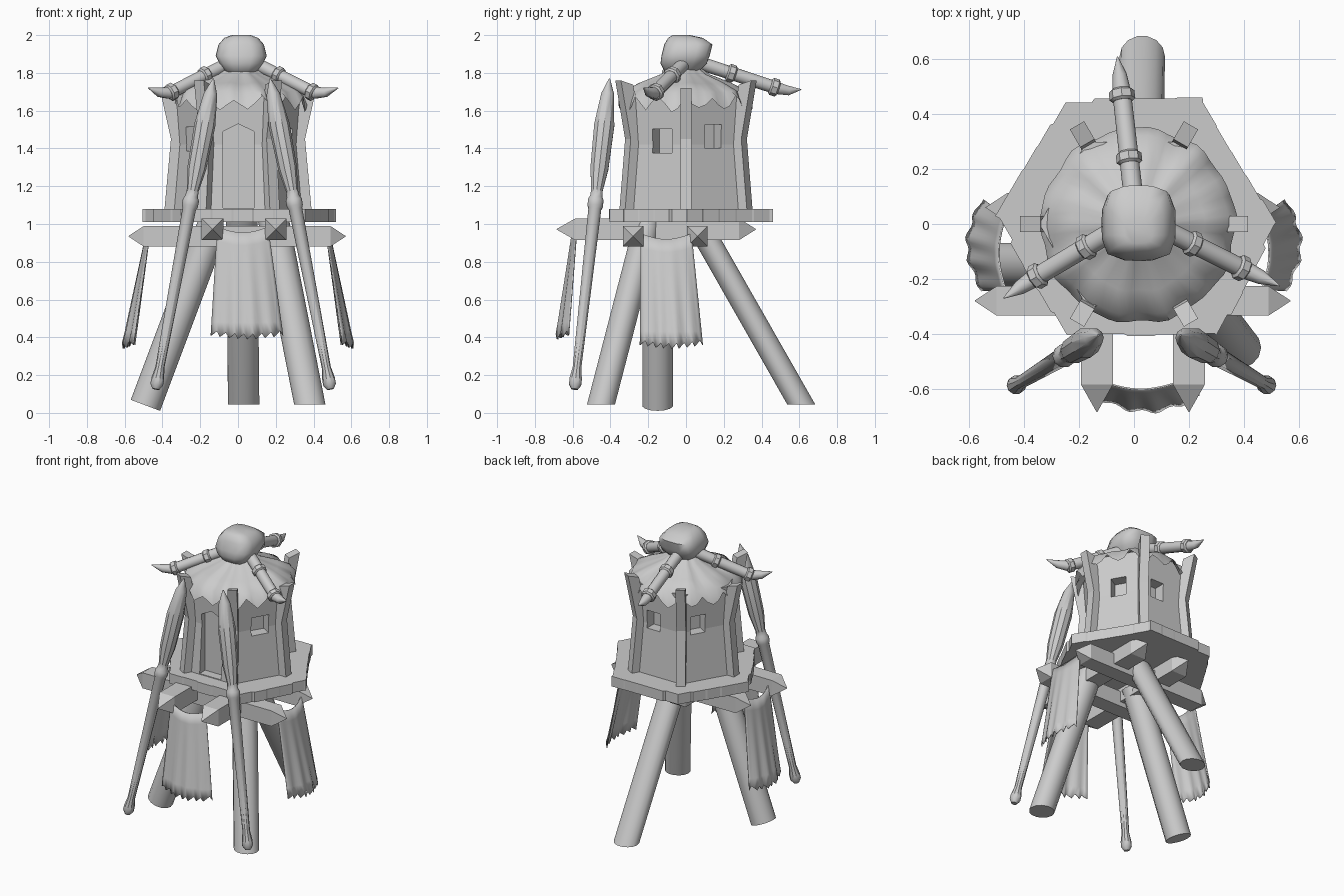
import bpy, bmesh, random
from math import sin, cos, pi, radians
from mathutils import Vector

random.seed(4)
if "Cube" in bpy.data.objects:
    bpy.data.objects.remove(bpy.data.objects["Cube"])

grey = bpy.data.materials.new("plain_grey")
grey.use_nodes = True
GREY = (0.6, 0.6, 0.6, 1)
grey.diffuse_color = GREY
grey.node_tree.nodes["Principled BSDF"].inputs["Base Color"].default_value = GREY


def loft(name, rings, cap=True, smooth=None, closed=True):
    """Skin a list of point rings into one object."""
    bm = bmesh.new()
    rows = [[bm.verts.new(p) for p in ring] for ring in rings]
    n = len(rows[0])
    for a, b in zip(rows, rows[1:]):
        for i in range(n if closed else n - 1):
            j = (i + 1) % n
            bm.faces.new((a[i], a[j], b[j], b[i]))
    if cap:
        bm.faces.new(rows[0][::-1])
        bm.faces.new(rows[-1])
    bmesh.ops.recalc_face_normals(bm, faces=bm.faces)
    mesh = bpy.data.meshes.new(name)
    bm.to_mesh(mesh)
    bm.free()
    mesh.materials.append(grey)
    ob = bpy.data.objects.new(name, mesh)
    bpy.context.collection.objects.link(ob)
    bpy.ops.object.select_all(action='DESELECT')
    ob.select_set(True)
    bpy.context.view_layer.objects.active = ob
    if smooth:
        bpy.ops.object.shade_smooth_by_angle(angle=radians(smooth))
    return ob


def tube(name, pts, radii, sides=12, smooth=40, turn=0.0):
    """Round or square bar through points, rings square to the path."""
    pts = [Vector(p) for p in pts]
    d = (pts[-1] - pts[0]).normalized()
    up = Vector((0, 0, 1)) if abs(d.z) < 0.9 else Vector((0, 1, 0))
    u = d.cross(up).normalized()
    w = d.cross(u)
    angs = [turn + 2 * pi * i / sides for i in range(sides)]
    return loft(name, [[p + (u * cos(a) + w * sin(a)) * r for a in angs]
                       for p, r in zip(pts, radii)], smooth=smooth)


def along(a, b, steps):
    a, b = Vector(a), Vector(b)
    return [a.lerp(b, t) for t in steps]


def polar(az, r, t, z):
    """Point at distance r in direction az, shifted sideways by t."""
    return (r * cos(az) - t * sin(az), r * sin(az) + t * cos(az), z)


# Plank floor with uneven edges
corners = [(-0.25, -0.41), (0.3, -0.41), (0.52, 0), (0.255, 0.45), (-0.25, 0.45), (-0.5, 0.02)]
outline = []
for i, c in enumerate(corners):
    a, b = Vector(c), Vector(corners[(i + 1) % 6])
    out = Vector((b.y - a.y, a.x - b.x)).normalized()
    for k in range(5):
        off = out * random.uniform(-0.012, 0.012)
        outline += [a.lerp(b, k / 5 + 0.01) + off, a.lerp(b, k / 5 + 0.19) + off]
loft("plank_floor", [[(p.x, p.y, z) for p in outline] for z in (1.01, 1.08)])

# Six-sided tower walls
hexa = [radians(60 * i) for i in range(6)]
walls = loft("tower_walls", [[polar(a, r, 0, z) for a in hexa]
                             for z, r in ((1.07, 0.355), (1.42, 0.325), (1.69, 0.345))])


def cut(cutter):
    """Carve an opening out of the walls, then drop the cutter."""
    cutter.hide_render = True
    bpy.context.view_layer.objects.active = walls
    mod = walls.modifiers.new("opening", 'BOOLEAN')
    mod.operation, mod.solver, mod.object = 'DIFFERENCE', 'EXACT', cutter
    bpy.ops.object.modifier_apply(modifier=mod.name)
    bpy.data.objects.remove(cutter)


# Window recesses: direction, sideways shift, half width, height
for az, t, w, z in ((-30, 0.02, 0.06, 1.44), (30, 0, 0.05, 1.465), (90, -0.05, 0.05, 1.45),
                    (150, -0.05, 0.05, 1.46), (210, 0, 0.055, 1.45)):
    a = radians(az)
    cut(loft("window_cutter", [[polar(a, r, t + s * w, z + h * 0.063)
                                for s, h in ((-1, -1), (1, -1), (1, 1), (-1, 1))]
                               for r in (0.21, 0.5)]))

# Pointed doorway
door = ((-0.08, 1.085), (0.085, 1.085), (0.085, 1.49), (0, 1.53), (-0.08, 1.49))
cut(loft("door_cutter", [[(x, y, z) for x, z in door] for y in (-0.245, -0.5)]))

# Bent corner posts
for i, a in enumerate(hexa):
    top = 1.71 + (0.05 if i in (1, 2, 4, 5) else 0.01)
    loft(f"corner_post_{i}", [[polar(a, r + dr, t, z + dr * 0.3) for dr, t in
                               ((0, -0.03), (0, 0.03), (-0.075, 0.03), (-0.075, -0.03))]
                              for z, r in ((1.07, 0.39), (1.45, 0.355), (top, 0.415))])

# Hide roof with folds and a ragged hem
N = 60
roof = []
for z, r in ((1.85, 0.05), (1.79, 0.13), (1.745, 0.24), (1.70, 0.325), (1.63, 0.355)):
    ring = []
    for i in range(N):
        a = 2 * pi * i / N
        fold = r * (0.015 * sin(9 * a) + 0.012 * sin(14 * a + 1))
        drop = 0
        if z < 1.65:
            drop = (0.035, 0.005, -0.025, -0.005)[i % 4] + random.uniform(-0.01, 0.01)
        ring.append((0.015 + (r + fold) * cos(a), (r + fold) * sin(a) - 0.005, z + drop + fold))
    roof.append(ring)
loft("hide_roof", roof, cap=False, smooth=50)

# Rounded skull: height, half width, front, back
skull = []
for z, hx, yf, yb in ((1.785, 0.05, -0.08, 0.02), (1.81, 0.085, -0.115, 0.07),
                      (1.85, 0.115, -0.135, 0.11), (1.89, 0.135, -0.13, 0.125),
                      (1.95, 0.12, -0.115, 0.14), (1.985, 0.09, -0.095, 0.09),
                      (2.0, 0.05, -0.07, 0.02)):
    ring = []
    for i in range(16):
        c, s = cos(2 * pi * i / 16), sin(2 * pi * i / 16)
        k = (c ** 4 + s ** 4) ** -0.25
        ring.append((0.017 + hx * c * k, (yf + yb) / 2 + (yb - yf) / 2 * s * k, z))
    skull.append(ring)
loft("skull", skull, smooth=60)

# Tusk poles with bands and upturned tips
for side, a, b, tip in (("back", (0, 0.08, 1.85), (-0.045, 0.48, 1.72), (-0.06, 0.61, 1.712)),
                        ("right", (-0.05, -0.01, 1.85), (-0.36, -0.195, 1.695), (-0.475, -0.27, 1.72)),
                        ("left", (0.09, -0.01, 1.85), (0.4, -0.165, 1.695), (0.53, -0.225, 1.72))):
    tube(f"{side}_roof_pole", along(a, b, (0, 1)), (0.036, 0.034))
    mid = Vector(b).lerp(Vector(tip), 0.5) - Vector((0, 0, 0.01))
    tube(f"{side}_tusk_tip", (b, mid, tip), (0.034, 0.026, 0.002), 10)
    for k, t in enumerate((0.4, 0.97)):
        tube(f"{side}_pole_band_{k}", along(a, b, (t - 0.055, t - 0.035, t + 0.035, t + 0.055)),
             (0.037, 0.047, 0.047, 0.037), 8, 30)

# Two leaning spears
for side, foot, head in (("right", (-0.435, -0.59, 0.125), (-0.13, -0.405, 1.77)),
                         ("left", (0.49, -0.59, 0.125), (0.17, -0.405, 1.77))):
    tube(f"{side}_spear", along(foot, head, (0, 0.015, 0.035, 0.07, 0.58, 0.59, 0.61, 0.62, 0.64,
                                             0.71, 0.85, 0.95, 1)),
         (0.018, 0.034, 0.034, 0.024, 0.036, 0.043, 0.043, 0.034, 0.032, 0.05, 0.056, 0.036, 0.003),
         10, 35)

# Log legs: two cut level with the ground, one cut square
for name, foot, top in (("back_leg", (0.03, 0.61, 0.045), (0.02, 0.06, 1.01)),
                        ("front_left_leg", (0.38, -0.45, 0.045), (0.19, -0.2, 1.01))):
    loft(name, [[(p[0] + 0.083 * cos(a), p[1] + 0.076 * sin(a), p[2])
                 for a in (2 * pi * i / 14 for i in range(14))] for p in (foot, top)], smooth=40)
tube("front_right_leg", ((-0.49, -0.15, 0.04), (-0.13, -0.15, 1.0)), (0.083, 0.083), 14)

# Square beams sharpened at both ends
R = 0.076
for i, y in enumerate((-0.28, 0.06)):
    e = 0.04 * i
    tube(f"cross_beam_{i}", [(x, y, 0.935) for x in (-0.58 + e, -0.5 + e, 0.49 - e, 0.57 - e)],
         (0.002, R, R, 0.002), 4, None, pi / 4)
for i, x in enumerate((-0.135, 0.2)):
    tube(f"long_beam_{i}", [(x, y, 0.972) for y in (-0.685, -0.585, 0.28, 0.37)],
         (0.002, R + 0.006, R + 0.006, 0.002), 4, None, pi / 4)


# Hanging cloths with folds and torn hems
def cloth(name, top, bottom, out, zs, place):
    cols, rows = 24, 8
    grid = []
    for j in range(rows + 1):
        v = j / rows
        line = []
        for i in range(cols + 1):
            u = i / cols
            l = top[0] + (bottom[0] - top[0]) * v
            r = top[1] + (bottom[1] - top[1]) * v
            bulge = sin(pi * u) * (0.025 + 0.03 * v)
            o = out[0] + (out[1] - out[0]) * v + bulge + 0.007 * v * sin(u * 24)
            z = zs[0] + (zs[1] - zs[0]) * v - 0.03 * (1 - v) * sin(pi * u)
            if j == rows:
                z += 0.014 * (i % 3) - 0.02 * sin(pi * u)
            line.append(place(l + (r - l) * u, o, z))
        grid.append(line)
    ob = loft(name, grid, cap=False, smooth=50, closed=False)
    ob.modifiers.new("thickness", 'SOLIDIFY').thickness = 0.006


cloth("front_cloth", (-0.11, 0.16), (-0.145, 0.24), (0.58, 0.63), (0.985, 0.41),
      lambda a, o, z: (a, -o, z))
for side, s in (("left", 1), ("right", -1)):
    cloth(f"{side}_cloth", (-0.24, 0.03), (-0.245, 0.09), (0.47, 0.555), (0.95, 0.36),
          lambda a, o, z: (s * o, a, z))
